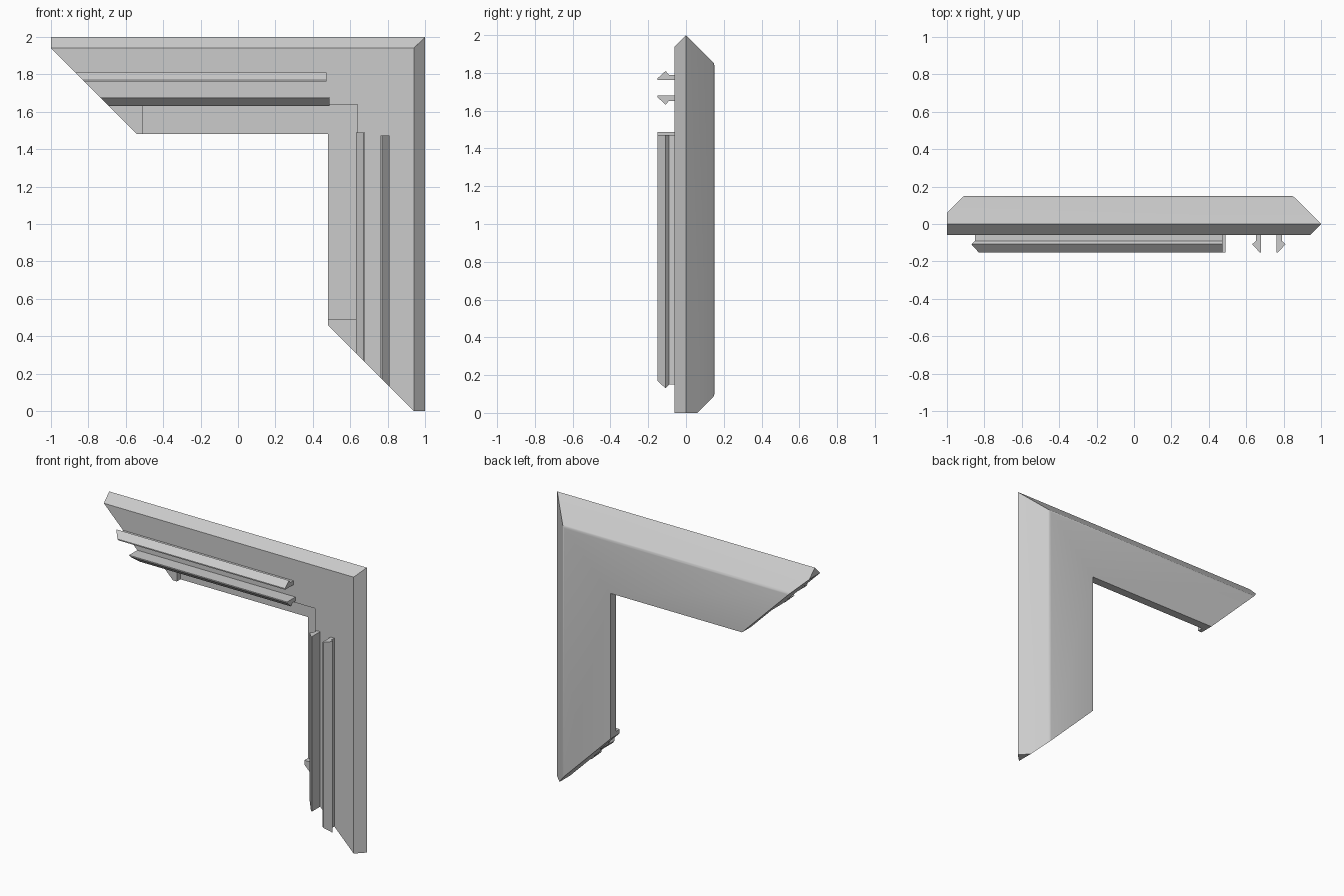
import bpy, bmesh, math
from mathutils import Vector

if "Cube" in bpy.data.objects:
    bpy.data.objects.remove(bpy.data.objects["Cube"])

grey = bpy.data.materials.new("light grey")
grey.diffuse_color = (0.6, 0.6, 0.6, 1)
grey.use_nodes = True
grey.node_tree.nodes["Principled BSDF"].inputs["Base Color"].default_value = grey.diffuse_color


def prism(bm, profile, x0, x1):
    """Extrude a (y, z) profile along x."""
    a = [bm.verts.new((x0, y, z)) for y, z in profile]
    b = [bm.verts.new((x1, y, z)) for y, z in profile]
    n = len(profile)
    bm.faces.new(a)
    bm.faces.new(b[::-1])
    for i in range(n):
        j = (i + 1) % n
        bm.faces.new((a[i], b[i], b[j], a[j]))
    bmesh.ops.recalc_face_normals(bm, faces=bm.faces[:])


def cut(bm, point, normal, fill):
    """Remove everything on the normal side of a plane."""
    geom = bm.verts[:] + bm.edges[:] + bm.faces[:]
    res = bmesh.ops.bisect_plane(bm, geom=geom, dist=1e-5, plane_co=point,
                                 plane_no=normal, clear_outer=True)
    if fill:
        edges = [e for e in res["geom_cut"] if isinstance(e, bmesh.types.BMEdge)]
        bmesh.ops.contextual_create(bm, geom=edges)


def swapped(bm):
    """Add the second leg: mirror across the mitre plane x = z - 1."""
    res = bmesh.ops.duplicate(bm, geom=bm.verts[:] + bm.edges[:] + bm.faces[:])
    for v in [g for g in res["geom"] if isinstance(g, bmesh.types.BMVert)]:
        x, y, z = v.co
        v.co = Vector((z - 1, y, x + 1))


def make(name, profile, x0, x1, mitre=False):
    bm = bmesh.new()
    prism(bm, profile, x0, x1)
    cut(bm, (-1, 0, 1.94), (-1, 0, -1), True)      # diagonal free end
    if mitre:
        cut(bm, (0, 0, 1), (1, 0, -1), False)      # open corner joint
    swapped(bm)
    bmesh.ops.remove_doubles(bm, verts=bm.verts[:], dist=1e-4)
    bmesh.ops.dissolve_limit(bm, angle_limit=0.01, verts=bm.verts[:], edges=bm.edges[:])
    bmesh.ops.recalc_face_normals(bm, faces=bm.faces[:])
    me = bpy.data.meshes.new(name)
    bm.to_mesh(me)
    bm.free()
    me.materials.append(grey)
    ob = bpy.data.objects.new(name, me)
    bpy.context.collection.objects.link(ob)
    bpy.ops.object.select_all(action='DESELECT')
    ob.select_set(True)
    bpy.context.view_layer.objects.active = ob
    bpy.ops.object.shade_smooth_by_angle(angle=math.radians(30))
    return ob


# mitred corner frame with chamfered outer edge and a recessed inner rebate
make("corner_frame",
     [(-0.06, 1.94), (0, 2), (0.142, 1.858), (0.148, 1.85), (0.15, 1.84),
      (0.15, 1.48), (0.09, 1.48), (0.09, 1.64), (-0.06, 1.64)],
     -1, 1.2, mitre=True)

# small raised stops at the free ends of the rebate
make("rebate_stop", [(0.05, 1.48), (0.05, 1.64), (0.09, 1.64), (0.09, 1.48)], -0.8, -0.51)

# barbed clip rails on the front, mirrored about their shared centre line
barb = [(-0.06, 1.762), (-0.06, 1.79), (-0.09, 1.79), (-0.108, 1.81),
        (-0.152, 1.77), (-0.152, 1.762)]
mid = 1.721
make("outer_clip_rail", barb, -1, 0.472)
make("inner_clip_rail", [(y, 2 * mid - z) for y, z in barb], -1, 0.488)
